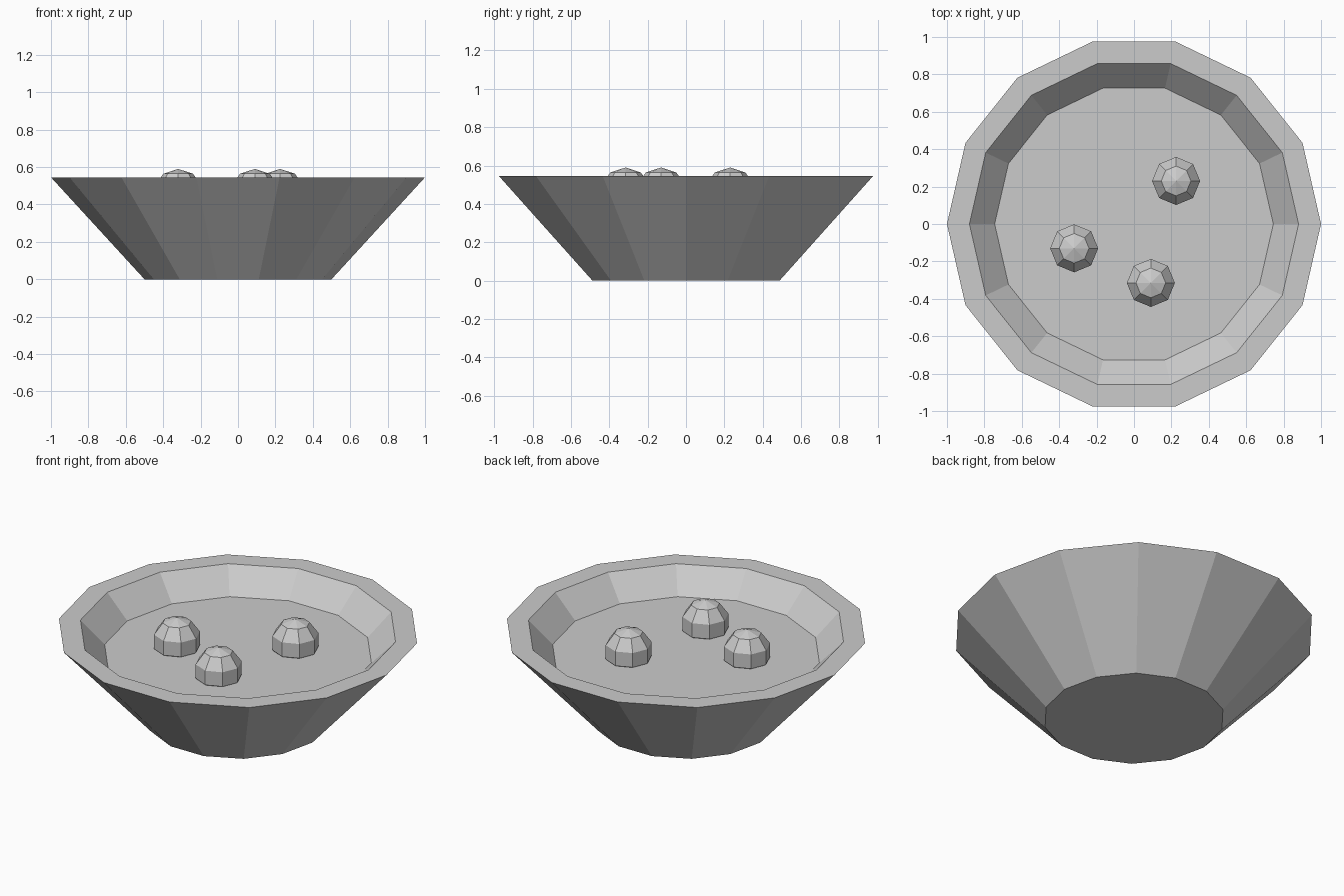
import bpy
import bmesh
from math import cos, sin, tau
from mathutils import Matrix

cube = bpy.data.objects.get("Cube")
if cube:
    bpy.data.objects.remove(cube, do_unlink=True)

# One plain grey for everything
grey = bpy.data.materials.new("light grey")
grey.use_nodes = True
colour = (0.6, 0.6, 0.6, 1)
grey.diffuse_color = colour
grey.node_tree.nodes["Principled BSDF"].inputs["Base Color"].default_value = colour


def add_object(name, bm):
    bmesh.ops.recalc_face_normals(bm, faces=bm.faces)
    mesh = bpy.data.meshes.new(name)
    bm.to_mesh(mesh)
    bm.free()
    mesh.materials.append(grey)
    obj = bpy.data.objects.new(name, mesh)
    bpy.context.collection.objects.link(obj)
    return obj


# Bowl: a profile of (radius, height) swept round, closed below and by the inner floor
SIDES = 14
profile = [(0.5, 0), (1, 0.545), (0.88, 0.545), (0.745, 0.407)]
bm = bmesh.new()
rings = [[bm.verts.new((r * cos(tau * i / SIDES), r * sin(tau * i / SIDES), z))
          for i in range(SIDES)] for r, z in profile]
for low, high in zip(rings, rings[1:]):
    for i in range(SIDES):
        j = (i + 1) % SIDES
        bm.faces.new((low[i], low[j], high[j], high[i]))
bm.faces.new(rings[0])
bm.faces.new(rings[-1])
add_object("bowl", bm)

# Faceted lumps half sunk in the floor
for n, (x, y) in enumerate([(0.225, 0.23), (-0.32, -0.13), (0.09, -0.315)], 1):
    bm = bmesh.new()
    bmesh.ops.create_uvsphere(bm, u_segments=8, v_segments=5, radius=0.135,
                              matrix=Matrix.Translation((x, y, 0.455)))
    add_object(f"lump_{n}", bm)
